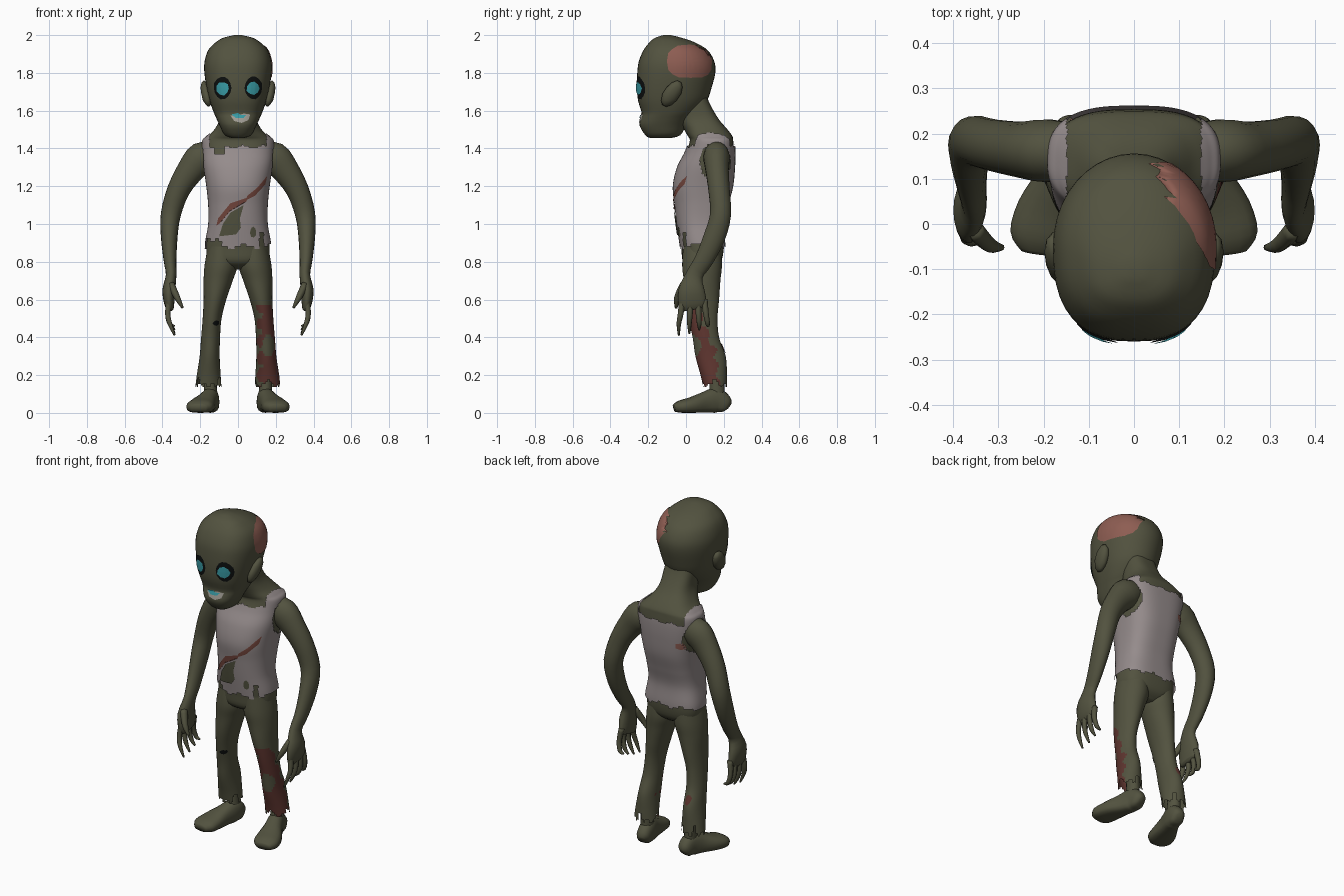
import bpy, bmesh, math, random
from mathutils import Vector
from mathutils.bvhtree import BVHTree

random.seed(4)
cube = bpy.data.objects.get("Cube")
if cube:
    bpy.data.objects.remove(cube, do_unlink=True)


def material(name, rgb):
    m = bpy.data.materials.new(name)
    m.use_nodes = True
    m.diffuse_color = (*rgb, 1)
    bsdf = m.node_tree.nodes["Principled BSDF"]
    bsdf.inputs["Base Color"].default_value = (*rgb, 1)
    bsdf.inputs["Roughness"].default_value = 0.9
    return m


SKIN = material("olive skin", (0.085, 0.085, 0.05))
SHIRT = material("grey shirt", (0.30, 0.26, 0.26))
FLESH = material("raw flesh", (0.27, 0.11, 0.085))
BLOOD = material("dried blood", (0.11, 0.035, 0.028))
STAIN = material("shirt stain", (0.17, 0.06, 0.045))
BLACK = material("socket black", (0.004, 0.005, 0.005))
CYAN = material("glowing cyan", (0.04, 0.33, 0.38))
TOOTH = material("pale teeth", (0.36, 0.34, 0.30))


def finish(name, bm, mats):
    me = bpy.data.meshes.new(name)
    bm.to_mesh(me)
    bm.free()
    for m in mats:
        me.materials.append(m)
    for p in me.polygons:
        p.use_smooth = True
    ob = bpy.data.objects.new(name, me)
    bpy.context.collection.objects.link(ob)
    return ob


def spline(rows, sub):
    """Smoothly interpolate rows of numbers."""
    pts = [Vector(r) for r in rows]
    out = []
    for i in range(len(pts) - 1):
        a, b = pts[max(i - 1, 0)], pts[i]
        c, d = pts[i + 1], pts[min(i + 2, len(pts) - 1)]
        for k in range(sub):
            t = k / sub
            m1, m2 = (c - a) / 2, (d - b) / 2
            out.append(b * (2*t**3 - 3*t*t + 1) + m1 * (t**3 - 2*t*t + t)
                       + c * (3*t*t - 2*t**3) + m2 * (t**3 - t*t))
    return out + [pts[-1]]


def loft(name, rows, segs, sub, mats, n=(2, 2), ref=None, keep=None, paint=None):
    """Skin rings (x, y, z, r1, r2); ref tilts the rings square to the path."""
    rows = spline(rows, sub)
    bm, rings = bmesh.new(), []
    for i, r in enumerate(rows):
        A, B = Vector((1, 0, 0)), Vector((0, 1, 0))
        if ref:
            t = (rows[min(i + 1, len(rows) - 1)] - rows[max(i - 1, 0)])[:3]
            A = Vector(t).cross(Vector(ref)).normalized()
            B = A.cross(Vector(t)).normalized()
        ring = []
        for k in range(segs):
            a = math.tau * k / segs
            c, s = math.cos(a), math.sin(a)
            e = 2 / n[s > 0]
            u, v = math.copysign(abs(c)**e, c), math.copysign(abs(s)**e, s)
            ring.append(bm.verts.new(Vector(r[:3]) + A * u * r[3] + B * v * r[4]))
        rings.append(ring)
    for p, q in zip(rings, rings[1:]):
        for k in range(segs):
            j = (k + 1) % segs
            bm.faces.new((p[k], p[j], q[j], q[k]))
    bm.faces.new(rings[0])
    bm.faces.new(rings[-1])
    bmesh.ops.recalc_face_normals(bm, faces=bm.faces)
    if keep:
        gone = [f for f in bm.faces if len(f.verts) > 4 or not keep(f.calc_center_median())]
        bmesh.ops.delete(bm, geom=gone, context="FACES")
    if paint:
        for f in bm.faces:
            f.material_index = int(paint(f.calc_center_median()))
    for v in bm.verts:
        v.co.z = max(v.co.z, 0)
    return finish(name, bm, mats)


def body(rows, grow=0):
    """Rows (z, front y, back y, half width) to ring rows."""
    return [(0, (f + b) / 2, z, w + grow, (b - f) / 2 + grow) for z, f, b, w in rows]


def blob(cx, cz, rx, rz, count=18, rough=0.0, power=2):
    pts = []
    for k in range(count):
        a, r = math.tau * k / count, 1 + random.uniform(-rough, rough)
        c, s = math.cos(a), math.sin(a)
        pts.append((cx + rx * r * math.copysign(abs(c)**(2 / power), c),
                    cz + rz * r * math.copysign(abs(s)**(2 / power), s)))
    return pts


def patch(name, target, outline, mat, side="front", lift=0.004, rings=6):
    """Lay a thin plate with this outline onto the target's surface."""
    tree = BVHTree.FromPolygons([v.co for v in target.data.vertices],
                                [p.vertices for p in target.data.polygons])
    place = {"front": lambda u, v: Vector((u, -1, v)),
             "back": lambda u, v: Vector((u, 1, v)),
             "left": lambda u, v: Vector((1, u, v))}[side]
    ray = {"front": Vector((0, 1, 0)), "back": Vector((0, -1, 0)), "left": Vector((-1, 0, 0))}[side]
    edge = []
    for (a, b), (c, d) in zip(outline, outline[1:] + outline[:1]):
        edge += [(a + (c - a) * t / 3, b + (d - b) * t / 3) for t in range(3)]
    mu = sum(p[0] for p in edge) / len(edge)
    mv = sum(p[1] for p in edge) / len(edge)
    bm = bmesh.new()

    def drop(u, v):
        o = place(u, v)
        hit = tree.ray_cast(o, ray)[0] or tree.find_nearest(o)[0]
        return bm.verts.new(hit - ray * lift)
    mid, last = drop(mu, mv), None
    for k in range(1, rings + 1):
        cur = [drop(mu + (u - mu) * k / rings, mv + (v - mv) * k / rings) for u, v in edge]
        for i in range(len(cur)):
            j = (i + 1) % len(cur)
            bm.faces.new((last[i], cur[i], cur[j], last[j]) if last else (mid, cur[i], cur[j]))
        last = cur
    bm.normal_update()
    if sum(f.normal.dot(ray) * f.calc_area() for f in bm.faces) > 0:
        bmesh.ops.reverse_faces(bm, faces=bm.faces)
    return finish(name, bm, [mat])


# Torso with neck, and the torn vest over it
trunk = [(.76, .04, .14, .05), (.80, -.015, .185, .15), (.88, -.025, .2, .168),
         (1.0, -.042, .195, .15), (1.1, -.053, .217, .15), (1.2, -.062, .242, .16),
         (1.3, -.04, .252, .175), (1.38, 0, .254, .182), (1.44, .02, .25, .182),
         (1.465, .01, .245, .16), (1.50, -.01, .22, .125), (1.56, -.04, .17, .095),
         (1.65, -.05, .12, .09), (1.72, -.05, .1, .08)]
torso = loft("torso", body(trunk), 48, 4, [SKIN], n=(2.3, 2.9))


def vest_keep(p):
    ax = abs(p.x)
    front = p.y < .09
    neck = 1.5 if ax > .148 else 1.41 + .008 * math.sin(p.x * 60)
    if front and -.125 < p.x < -.07:
        neck = 1.375
    hem = .88 + .008 * math.sin(p.x * 45)
    if front and -.17 < p.x < -.09:
        hem = .90 + .02 * abs(math.sin(p.x * 70))
    if front and .115 < p.x < .135:
        hem = .95
    hole = ax > .14 and ((p.y - .155) / .08)**2 + ((p.z - 1.33) / .1)**2 < 1
    return hem < p.z < neck and not hole


vest = loft("vest", body(trunk, .008), 96, 8, [SHIRT], n=(2.3, 2.9), keep=vest_keep)
patch("vest_slash", vest, [(.155, 1.255), (.145, 1.21), (.09, 1.15), (.04, 1.125), (.05, 1.15),
                           (.1, 1.19)], STAIN)
patch("vest_slash_tail", vest, [(.05, 1.14), (.045, 1.12), (-.03, 1.09), (-.1, 1.0), (-.115, .99),
                                (-.105, 1.03), (-.04, 1.11)], STAIN)
patch("vest_tear", vest, [(-.1, .935), (-.08, 1.0), (-.04, 1.06), (.03, 1.10), (.01, 1.03),
                          (.015, .98), (-.01, .945)], SKIN, lift=.006)
patch("vest_hole", vest, blob(.08, .96, .018, .028, 9, .2), SKIN)
patch("vest_back_stain", vest, blob(-.135, 1.28, .035, .02, 10, .2), FLESH, side="back")

# Head, ears and face
skull = [(1.455, -.19, -.08, .03), (1.47, -.215, -.03, .07), (1.52, -.245, 0, .097),
         (1.56, -.24, .03, .115), (1.59, -.235, .06, .128), (1.65, -.253, .11, .15),
         (1.72, -.26, .135, .166), (1.80, -.258, .155, .178), (1.86, -.25, .15, .177),
         (1.92, -.225, .115, .158), (1.96, -.195, .05, .12), (1.985, -.165, -.02, .08),
         (2.0, -.12, -.08, .02)]
head = loft("head", body(skull), 40, 3, [SKIN], n=(2.6, 2))
patch("scalp_wound", head, blob(.02, 1.86, .12, .088, 16, .03, 2.8), FLESH, side="left", rings=10)
for s, word in ((1, "left"), (-1, "right")):
    ear = bmesh.new()
    bmesh.ops.create_icosphere(ear, subdivisions=2, radius=1)
    for v in ear.verts:
        x, y, z = v.co
        v.co = (s * (.168 + .028 * x + .012 * z), -.075 + .05 * y + .03 * z, 1.69 + .07 * z)
    if s < 0:
        bmesh.ops.reverse_faces(ear, faces=ear.faces)
    finish(word + "_ear", ear, [SKIN])
    patch(word + "_socket", head, blob(s * .082, 1.72, .047, .06, 14, .04), BLACK)
    patch(word + "_eye", head, blob(s * .08, 1.718, .034, .036, 9, .1), CYAN, lift=.008)
patch("mouth", head, [(-.04, 1.575), (-.02, 1.545), (.02, 1.535), (.055, 1.55), (.065, 1.58),
                      (.03, 1.585), (0, 1.575)], TOOTH)
patch("mouth_glow", head, [(-.035, 1.58), (-.01, 1.56), (.03, 1.562), (.045, 1.578), (.015, 1.578),
                           (0, 1.588)], CYAN, lift=.007)


# Blood soaks the left shin, leaving one clean spot in front
def shin_blood(p):
    wave = .012 * math.sin(p.z * 70) + .008 * math.sin(p.x * 130)
    if p.x < 0 or p.z > .565 + wave:
        return False
    reach = .05 + (.57 - p.z) * .42 if p.z > .28 else .17
    clean = ((p.x - .16) / .032)**2 + ((p.z - .355) / .06)**2 < 1 and p.y < .13
    return p.y + wave < reach and p.x + wave > .112 and not clean


def cuff_keep(p):
    a = math.atan2(p.y - .155, abs(p.x) - .157)
    return p.z > .145 + .045 * max(0, math.sin(a * 4 + p.x * 9))**3 + .012 * math.sin(a * 9)


FY, FZ = (0, 1, 0), (0, 0, 1)
for s, word in ((1, "left"), (-1, "right")):
    def mirror(rows):
        return [(s * r[0], *r[1:]) for r in rows]

    # Trouser leg, ankle and foot
    leg = loft(word + "_leg", mirror([
        (.085, .085, .88, .075, .10), (.09, .085, .78, .087, .105), (.105, .085, .70, .077, .097),
        (.122, .085, .6, .06, .09), (.137, .09, .5, .05, .077), (.145, .105, .4, .05, .07),
        (.15, .13, .3, .053, .08), (.155, .147, .2, .063, .07), (.157, .155, .13, .07, .062)]),
        40, 7, [SKIN, BLOOD], keep=cuff_keep, paint=shin_blood)
    loft(word + "_ankle", mirror([(.147, .16, .3, .036, .045), (.147, .165, .16, .034, .04),
                                  (.143, .16, .06, .038, .045)]), 14, 2, [SKIN])
    loft(word + "_foot", mirror([
        (.135, .228, .035, .018, .02), (.138, .212, .045, .038, .045), (.145, .16, .066, .045, .066),
        (.165, .10, .056, .052, .056), (.19, .03, .042, .069, .042), (.205, -.03, .033, .07, .033),
        (.21, -.062, .024, .042, .02)]), 16, 3, [SKIN], n=(3, 2.3), ref=FZ)
    if s < 0:
        patch("knee_hole", leg, blob(-.115, .475, .017, .013, 8, .2), BLACK)
        patch("calf_stain", leg, blob(-.15, .34, .018, .035, 9, .25), BLOOD, side="back")

    # Arm down to the palm
    loft(word + "_arm", mirror([
        (.12, .16, 1.37, .06, .06), (.19, .162, 1.35, .085, .07), (.25, .165, 1.285, .073, .062),
        (.315, .175, 1.18, .06, .057), (.356, .183, 1.05, .053, .056), (.364, .15, .93, .044, .058),
        (.36, .095, .81, .034, .05), (.354, .045, .73, .028, .046), (.366, .03, .65, .034, .07),
        (.364, .035, .58, .027, .075), (.358, .04, .55, .018, .06)]), 18, 3, [SKIN], ref=FY)

    # Thumb and four fingers
    loft(word + "_thumb", mirror([(.355, -.01, .68, .02, .022), (.322, -.045, .61, .016, .018),
                                  (.292, -.052, .555, .006, .007)]), 8, 3, [SKIN], ref=FY)
    for k, (y, tip) in enumerate(((-.038, .41), (.018, .42), (.07, .44), (.115, .46))):
        root = .04 + (y - .04) * .75
        loft(f"{word}_finger_{k + 1}", mirror([
            (.362, root, .6, .017, .018), (.372, (root + y) / 2, .525, .014, .015),
            (.36, y, .47, .012, .012), (.335, y, tip, .005, .005)]), 8, 3, [SKIN], ref=FY)
